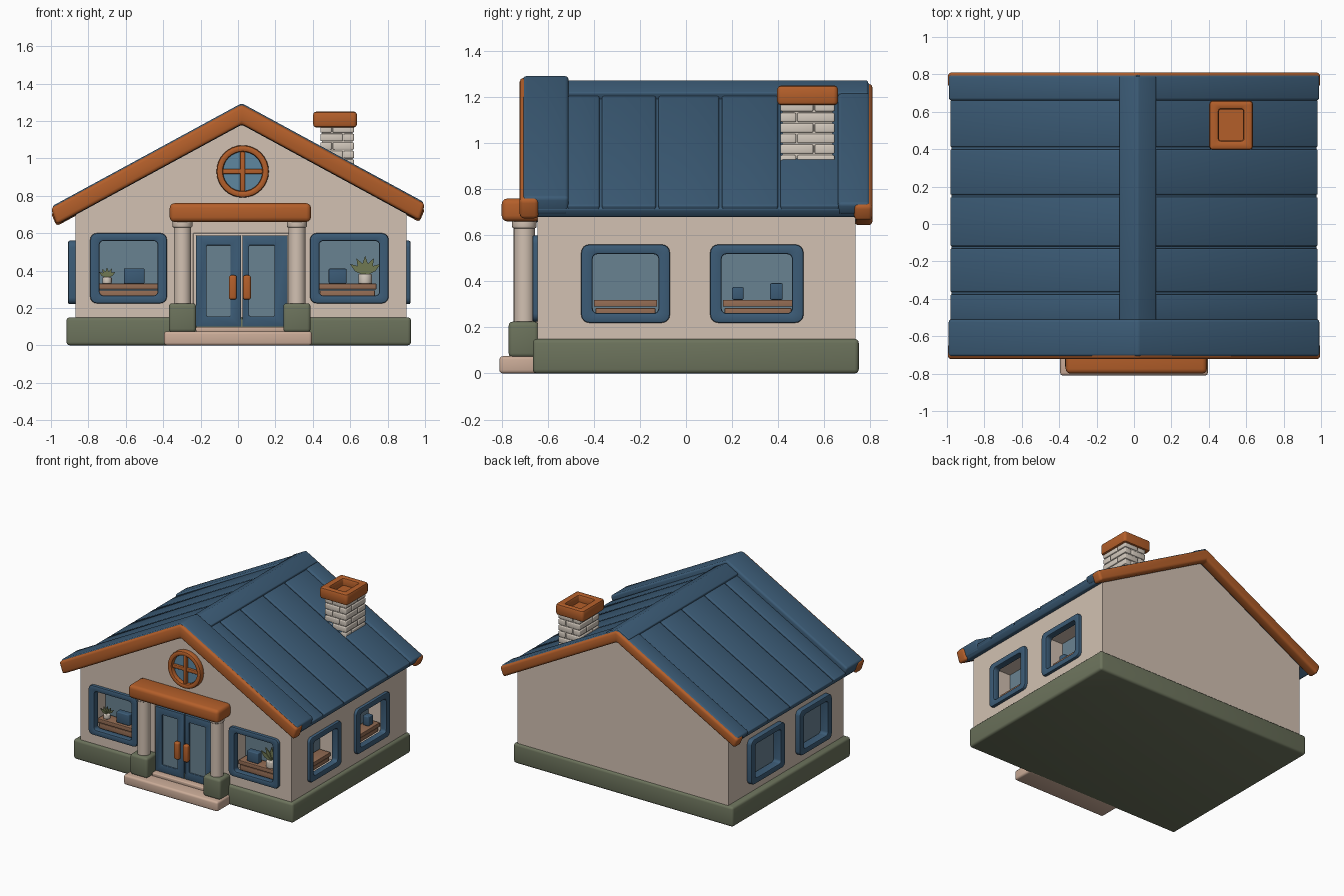
import bpy, bmesh, math
from mathutils import Vector

if "Cube" in bpy.data.objects:
    bpy.data.objects.remove(bpy.data.objects["Cube"])


def material(name, r, g, b):
    m = bpy.data.materials.new(name)
    m.diffuse_color = [(c / 255 / 12.92 if c < 11 else ((c / 255 + .055) / 1.055) ** 2.4)
                       for c in (r, g, b)] + [1]
    m.use_nodes = True
    m.node_tree.nodes["Principled BSDF"].inputs["Base Color"].default_value = m.diffuse_color
    return m


BLUE = material("slate blue", 60, 92, 119)
ORANGE = material("burnt orange", 180, 95, 42)
WALL = material("warm plaster", 210, 193, 178)
GREEN = material("moss green", 108, 115, 92)
STEP = material("pink sandstone", 203, 172, 152)
GLASS = material("grey blue glass", 105, 130, 145)
WOOD = material("desk wood", 150, 110, 85)
STONE = material("pale stone", 212, 202, 190)
LEAF = material("leaf green", 112, 120, 82)
SKY = material("round window glass", 95, 135, 160)


def finish(name, bm, mat, bevel=0, seg=3):
    bmesh.ops.recalc_face_normals(bm, faces=bm.faces)
    if bevel:
        edges = [e for e in bm.edges if e.is_manifold and e.calc_face_angle() > .5]
        bmesh.ops.bevel(bm, geom=edges, offset=bevel, segments=seg, profile=.5,
                        affect='EDGES', clamp_overlap=True)
    me = bpy.data.meshes.new(name)
    bm.to_mesh(me)
    bm.free()
    me.materials.append(mat)
    ob = bpy.data.objects.new(name, me)
    bpy.context.collection.objects.link(ob)
    return ob


def place(u, v, t, axis):
    return {'x': (t, u, v), 'y': (u, t, v), 'z': (u, v, t)}[axis]


def extrude(name, pts, axis, a, b, mat, bevel=0):
    bm = bmesh.new()
    va, vb = [[bm.verts.new(place(u, v, t, axis)) for u, v in pts] for t in (a, b)]
    bm.faces.new(va)
    bm.faces.new(vb[::-1])
    for i in range(len(pts)):
        j = (i + 1) % len(pts)
        bm.faces.new((va[i], va[j], vb[j], vb[i]))
    return finish(name, bm, mat, bevel)


def ring(name, outer, inner, axis, a, b, mat, bevel=0):
    bm = bmesh.new()
    loops = [[bm.verts.new(place(u, v, t, axis)) for u, v in pts]
             for pts, t in ((outer, a), (outer, b), (inner, b), (inner, a))]
    n = len(outer)
    for k in range(4):
        p, q = loops[k], loops[(k + 1) % 4]
        for i in range(n):
            j = (i + 1) % n
            bm.faces.new((p[i], p[j], q[j], q[i]))
    return finish(name, bm, mat, bevel, 2)


def boxes(name, spans, mat, bevel=0):
    bm = bmesh.new()
    for x0, x1, y0, y1, z0, z1 in spans:
        vs = bmesh.ops.create_cube(bm, size=1)['verts']
        for v in vs:
            v.co = Vector(((x0 + x1) / 2 + v.co.x * (x1 - x0), (y0 + y1) / 2 + v.co.y * (y1 - y0),
                           (z0 + z1) / 2 + v.co.z * (z1 - z0)))
    return finish(name, bm, mat, bevel)


def rounded(u0, u1, v0, v1, r, n=5):
    pts = []
    for k, (cu, cv) in enumerate(((u1 - r, v1 - r), (u0 + r, v1 - r), (u0 + r, v0 + r), (u1 - r, v0 + r))):
        for i in range(n):
            a = math.pi / 2 * (k + i / (n - 1))
            pts.append((cu + r * math.cos(a), cv + r * math.sin(a)))
    return pts


def circle(u, v, r, n=32):
    return [(u + r * math.cos(2 * math.pi * i / n), v + r * math.sin(2 * math.pi * i / n)) for i in range(n)]


# Foundation and gabled walls
CX, SLOPE = .02, .543
boxes("foundation", [(-.917, .925, -.665, .75, 0, .15)], GREEN, .018)
XL, XR, YF, YB = -.87, .90, -.645, .735


def roof_z(x, apex):
    return apex - SLOPE * abs(x - CX)


walls = extrude("walls", [(XL, .1), (XR, .1), (XR, roof_z(XR, 1.2)), (CX, 1.2), (XL, roof_z(XL, 1.2))],
                'y', YF, YB, WALL)

# Windows: (axis, frame span, height span, wall plane, outward sign, niche depth)
windows = [("front_left", 'y', -.79, -.38, .225, .60, YF, -1, .15),
           ("front_right", 'y', .385, .805, .225, .60, YF, -1, .15)]
for label, u0, u1 in (("front", -.455, -.07), ("back", .105, .51)):
    windows.append(("right_" + label, 'x', u0, u1, .22, .56, XR, 1, .15))
    windows.append(("left_" + label, 'x', u0, u1, .22, .56, XL, -1, .04))
for name, axis, u0, u1, z0, z1, wall, out, depth in windows:
    # niche cut into the wall
    cut = extrude("niche_cutter", [(u0 + .03, z0 + .03), (u1 - .03, z0 + .03), (u1 - .03, z1 - .03),
                  (u0 + .03, z1 - .03)], axis, wall + out * .1, wall - out * depth, WALL)
    cut.hide_render = True
    mod = walls.modifiers.new("niche", 'BOOLEAN')
    mod.operation, mod.object, mod.solver = 'DIFFERENCE', cut, 'EXACT'
    bpy.context.view_layer.objects.active = walls
    bpy.ops.object.modifier_apply(modifier=mod.name)
    bpy.data.objects.remove(cut)
    # rounded frame and glass
    tip = wall + out * (.038 if "left_" in name and axis == 'x' else .022)
    ring(name + "_window_frame", rounded(u0, u1, z0, z1, .035),
         rounded(u0 + .05, u1 - .05, z0 + .042, z1 - .042, .02),
         axis, tip, wall - out * .03, BLUE, .008)
    g = wall - out * (depth - .008)
    extrude(name + "_window_glass", [(u0 + .03, z0 + .03), (u1 - .03, z0 + .03), (u1 - .03, z1 - .03),
            (u0 + .03, z1 - .03)], axis, g, g - out * .007, GLASS)

# Desks with a drawer line, and small screens, inside the niches
for name, x0, x1, y0, y1, z in (("front_left_desk", -.75, -.42, -.61, -.515, .33),
                                ("front_right_desk", .43, .74, -.61, -.515, .33),
                                ("right_front_desk", .77, .865, -.40, -.125, .32),
                                ("right_back_desk", .77, .865, .16, .465, .32)):
    boxes(name, [(x0, x1, y0, y1, z - .03, z), (x0 + .008, x1 - .008, y0 + .008, y1 - .008, .255, z - .036)],
          WOOD, .003)
boxes("screens", [(-.61, -.50, -.59, -.54, .33, .412), (.485, .58, -.59, -.54, .33, .41),
                  (.79, .84, .20, .25, .32, .375), (.79, .84, .365, .42, .32, .392)], BLUE, .006)

# Potted plants
for name, x, r, h in (("left_plant", -.70, .025, .055), ("right_plant", .68, .037, .10)):
    extrude(name + "_pot", circle(x, -.57, r, 16), 'z', .33, .33 + r * 1.4, STONE, .006)
    for i, a in enumerate((-55, -28, 0, 28, 55)):
        s, c = math.sin(math.radians(a)), math.cos(math.radians(a))
        w = h * .16
        blade = [(-w * .4, 0), (w * .4, 0), (w, h * .55), (0, h), (-w, h * .55)]
        extrude(f"{name}_leaf_{i}", [(x + u * c + v * s, .33 + r * 1.3 - u * s + v * c) for u, v in blade],
                'y', -.582 + i * .006, -.574 + i * .006, LEAF)

# Double door with glass and handles
boxes("door_surround", [(-.24, .28, -.652, -.62, .09, .60)], WALL, .005)
for name, x0, x1, g0, g1, h in (("left_door", -.225, .017, -.168, -.04, -.028),
                                ("right_door", .023, .265, .06, .195, .048)):
    ring(name, [(x0, .1), (x1, .1), (x1, .588), (x0, .588)],
         [(g0, .155), (g1, .155), (g1, .535), (g0, .535)], 'y', -.672, -.64, BLUE, .005)
    boxes(name + "_glass", [(g0 - .01, g1 + .01, -.66, -.654, .145, .545)], GLASS)
    boxes(name + "_handle", [(h - .021, h + .021, -.705, -.668, .245, .375)], ORANGE, .012)

# Porch: step, sill, pedestals, columns and lintel
boxes("porch_step", [(-.395, .395, -.81, -.64, 0, .075)], STEP, .015)
boxes("door_sill", [(-.225, .27, -.71, -.64, .07, .098)], STEP, .006)
for name, x in (("left", -.297), ("right", .315)):
    boxes(name + "_column_pedestal", [(x - .073, x + .073, -.77, -.64, .07, .225)], GREEN, .018)
    extrude(name + "_column", circle(x, -.702, .046, 24), 'z', .21, .67, WALL)
    extrude(name + "_column_capital", circle(x, -.702, .053, 24), 'z', .63, .67, WALL, .008)
boxes("porch_lintel", [(-.365, .39, -.80, -.63, .66, .76)], ORANGE, .025)

# Round gable window with cross bars
ring("round_window_frame", circle(.025, .93, .14), circle(.025, .93, .105), 'y', -.685, -.63, ORANGE, .012)
extrude("round_window_glass", circle(.025, .93, .115), 'y', -.652, -.645, SKY)
boxes("round_window_bars", [(.012, .038, -.674, -.648, .82, 1.04), (-.085, .135, -.672, -.648, .917, .943)],
      ORANGE, .005)


# Roof: every layer is a chevron extruded along y
def chevron(name, top, bottom, x0, x1, y0, y1, mat, bevel):
    pts = [(x0, roof_z(x0, top)), (CX, top), (x1, roof_z(x1, top)),
           (x1 - .03, roof_z(x1 - .03, bottom)), (CX, bottom), (x0 + .03, roof_z(x0 + .03, bottom))]
    return extrude(name, pts, 'y', y0, y1, mat, bevel)


chevron("roof_core", 1.238, 1.18, -.98, .98, -.69, .79, BLUE, .012)
seams = [-.52, -.37, -.125, .15, .405, .67]
for i, (a, b) in enumerate(zip(seams, seams[1:])):
    chevron(f"roof_panel_{i}", 1.254, 1.19, -.985, .985, a + .006, b - .006, BLUE, .008)
chevron("roof_front_border", 1.295, 1.2, -.995, .995, -.708, -.51, BLUE, .015)
chevron("roof_back_border", 1.268, 1.2, -.995, .995, .66, .798, BLUE, .015)
chevron("ridge_cap", 1.274, 1.2, -.08, .12, -.53, .79, BLUE, .008)
chevron("front_gable_trim", 1.288, 1.183, -1, 1, -.722, -.64, ORANGE, .018)
chevron("back_gable_trim", 1.262, 1.175, -1, 1, .73, .81, ORANGE, .018)

# Chimney: brick courses around a core, hollow cap
bricks = []
X0, X1, Y0, Y1 = .44, .62, .41, .645
for row in range(6):
    z0 = .905 + row * .046
    fx, fy = (.35, .62) if row % 2 else (.68, .3)
    mx, my = X0 + (X1 - X0) * fx, Y0 + (Y1 - Y0) * fy
    for a, b in ((X0, mx - .003), (mx + .003, X1)):
        for c, d in ((Y0, my - .003), (my + .003, Y1)):
            bricks.append((a, b, c, d, z0 + .003, z0 + .043))
boxes("chimney_bricks", bricks, STONE, .006)
boxes("chimney_core", [(X0 + .008, X1 - .008, Y0 + .008, Y1 - .008, .9, 1.19)], STONE)
ring("chimney_cap", rounded(.402, .636, .396, .66, .02), rounded(.455, .583, .447, .612, .008),
     'z', 1.165, 1.25, ORANGE, .016)
boxes("chimney_flue_floor", [(.45, .59, .44, .62, 1.188, 1.195)], ORANGE)

# Smooth the rounded edges
bpy.ops.object.select_all(action='SELECT')
bpy.ops.object.shade_smooth_by_angle(angle=math.radians(35))
